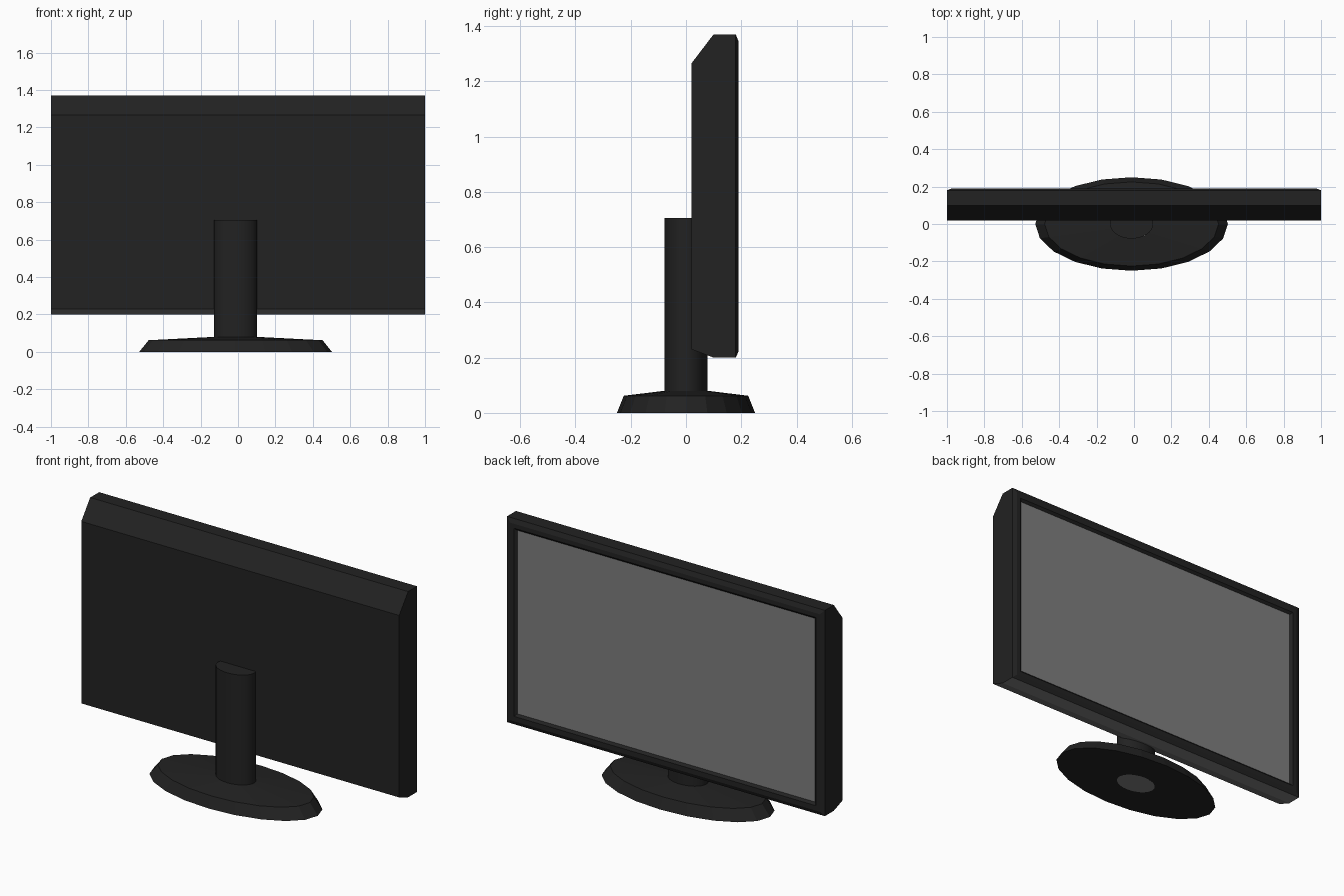
import bpy, bmesh, math

if "Cube" in bpy.data.objects:
    bpy.data.objects.remove(bpy.data.objects["Cube"])


def material(name, rgb):
    m = bpy.data.materials.new(name)
    m.diffuse_color = (*rgb, 1)
    m.use_nodes = True
    m.node_tree.nodes["Principled BSDF"].inputs["Base Color"].default_value = m.diffuse_color
    return m


black = material("black_plastic", (0.016, 0.016, 0.016))
grey = material("screen_grey", (0.21, 0.21, 0.21))


def finish(name, bm):
    bmesh.ops.recalc_face_normals(bm, faces=bm.faces)
    me = bpy.data.meshes.new(name)
    bm.to_mesh(me)
    bm.free()
    me.materials.append(black)
    me.materials.append(grey)
    ob = bpy.data.objects.new(name, me)
    bpy.context.collection.objects.link(ob)
    return ob


def loft(bm, rings):
    loops = [[bm.verts.new(p) for p in r] for r in rings]
    for a, b in zip(loops, loops[1:]):
        n = len(a)
        for i in range(n):
            bm.faces.new((a[i], a[(i + 1) % n], b[(i + 1) % n], b[i]))
    return loops


def rect(y, x, z0, z1):
    return [(-x, y, z0), (x, y, z0), (x, y, z1), (-x, y, z1)]


def ellipse(rx, ry, z, n, cx=-0.013):
    return [(cx + rx * math.cos(2 * math.pi * i / n),
             ry * math.sin(2 * math.pi * i / n), z) for i in range(n)]


# Display housing: bevelled casing, bezel and shallow recess for the screen
bm = bmesh.new()
loops = loft(bm, [
    rect(0.02, 1.0, 0.23, 1.265),
    rect(0.10, 1.0, 0.20, 1.37),
    rect(0.18, 1.0, 0.20, 1.37),
    rect(0.19, 0.975, 0.222, 1.345),
    rect(0.19, 0.95, 0.25, 1.32),
    rect(0.178, 0.937, 0.263, 1.307),
])
bm.faces.new(loops[0])
bm.faces.new(loops[-1])
housing = finish("display_housing", bm)
for f in housing.data.polygons:
    underside = f.normal.z < -0.8 and f.center.z < 0.23
    screen = f.normal.y > 0.99 and f.area > 1
    f.material_index = 1 if underside or screen else 0

# Oval foot: sloped rim, gently coned top, flat underside
bm = bmesh.new()
loops = loft(bm, [
    ellipse(0.115, 0.078, 0.0, 20),
    ellipse(0.515, 0.25, 0.0, 20),
    ellipse(0.465, 0.225, 0.062, 20),
    ellipse(0.115, 0.078, 0.08, 20),
])
finish("foot", bm)

# Oval stem with a grey lower cap
bm = bmesh.new()
loops = loft(bm, [ellipse(0.115, 0.078, 0.0, 32), ellipse(0.115, 0.078, 0.705, 32)])
for lp in loops:
    bm.faces.new(lp)
stem = finish("stem", bm)
for f in stem.data.polygons:
    f.material_index = 1 if f.normal.z < -0.9 else 0
bpy.context.view_layer.objects.active = stem
stem.select_set(True)
bpy.ops.object.shade_smooth_by_angle(angle=math.radians(35))
